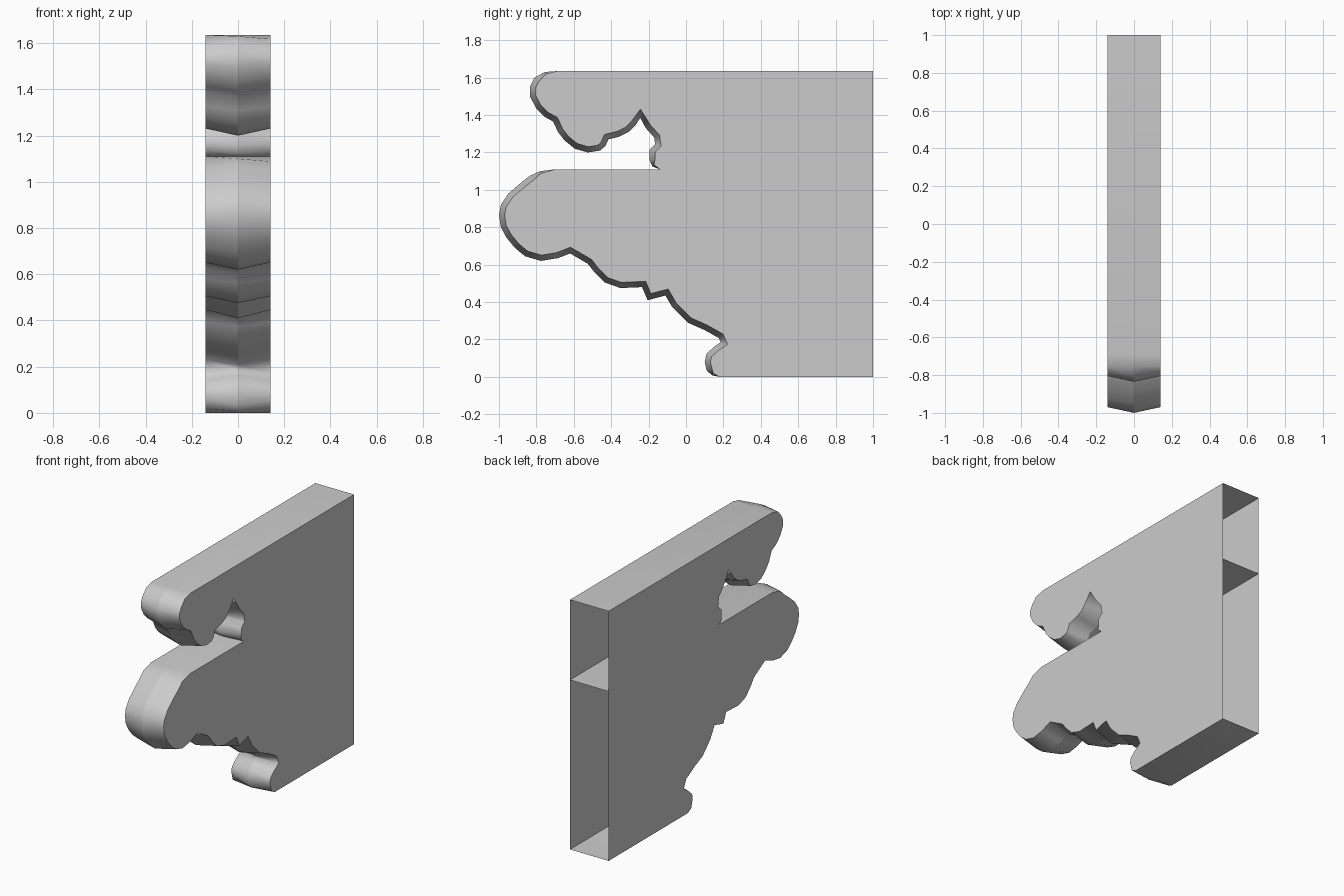
import bpy, bmesh
from mathutils import Vector

if "Cube" in bpy.data.objects:
    bpy.data.objects.remove(bpy.data.objects["Cube"], do_unlink=True)

HALF_WIDTH = 0.14
RIDGE = 0.03      # how far the centre ridge stands proud of the sides
SHELF = 1.11

stone = bpy.data.materials.new("plain grey")
stone.use_nodes = True
stone.diffuse_color = (0.6, 0.6, 0.6, 1)
stone.node_tree.nodes["Principled BSDF"].inputs["Base Color"].default_value = (0.6, 0.6, 0.6, 1)


def inset(path, weights):
    """Move each profile point into the material by its weight."""
    result = []
    for i, p in enumerate(path):
        before = (p - path[max(i - 1, 0)]).normalized()
        after = (path[min(i + 1, len(path) - 1)] - p).normalized()
        normals = [Vector((-d.y, d.x)) for d in (before, after)]
        middle = (normals[0] + normals[1]).normalized()
        miter = max(middle.dot(normals[1]), 0.65)
        result.append(p + middle * (RIDGE * weights[i] / miter))
    return result


def bracket(name, points, flat_end, corner=None):
    """Hollow, open-backed shell with a ridged, curved front."""
    ridge = [Vector(p) for p in points]
    count = len(ridge)
    weights = [1.0] * count
    weights[:3] = [0, 0, 0.4]
    for i in range(flat_end):
        weights[-1 - i] = 0
    weights[-1 - flat_end] = 0.4
    side = inset(ridge, weights)

    bm = bmesh.new()
    columns = [[bm.verts.new((x, p.x, p.y)) for p in outline]
               for x, outline in ((-HALF_WIDTH, side), (0, ridge), (HALF_WIDTH, side))]
    # Curved front band, including the level top and bottom
    for a, b in zip(columns, columns[1:]):
        for i in range(count - 1):
            bm.faces.new((a[i], a[i + 1], b[i + 1], b[i])).smooth = True
    # Flat cheeks
    for column, x in ((columns[0], -HALF_WIDTH), (columns[2], HALF_WIDTH)):
        loop = list(column)
        if corner:
            loop.append(bm.verts.new((x, *corner)))
        bm.faces.new(loop if x > 0 else loop[::-1])
    # Crisp centre ridge and corners, soft curves elsewhere
    for edge in bm.edges:
        on_ridge = all(abs(v.co.x) < 0.001 for v in edge.verts)
        edge.smooth = not on_ridge and edge.calc_face_angle(0) < 0.65
    mesh = bpy.data.meshes.new(name)
    bm.to_mesh(mesh)
    bm.free()
    mesh.materials.append(stone)
    obj = bpy.data.objects.new(name, mesh)
    bpy.context.collection.objects.link(obj)
    return obj


# Upper scroll, ending in the notch above the shelf
bracket("upper_bracket", [
    (1, 1.635), (-.69, 1.635), (-.755, 1.63), (-.81, 1.6), (-.835, 1.55),
    (-.835, 1.5), (-.8, 1.435), (-.755, 1.39), (-.71, 1.365), (-.685, 1.31),
    (-.65, 1.265), (-.595, 1.22), (-.525, 1.2), (-.46, 1.21), (-.43, 1.235),
    (-.415, 1.27), (-.355, 1.285), (-.305, 1.31), (-.27, 1.345), (-.245, 1.385),
    (-.215, 1.33), (-.17, 1.28), (-.165, 1.245), (-.195, 1.215), (-.195, 1.16),
    (-.18, 1.125), (-.14, SHELF)], 1, (1, SHELF))

# Lower scroll, from the shelf down to the small foot
bracket("lower_bracket", [
    (1, SHELF), (-.7, SHELF), (-.78, 1.1), (-.835, 1.075), (-.88, 1.04),
    (-.95, .98), (-.99, .92), (-1, .865), (-.99, .8), (-.96, .745),
    (-.915, .69), (-.86, .645), (-.775, .62), (-.685, .635), (-.62, .66),
    (-.525, .605), (-.49, .56), (-.435, .505), (-.35, .475), (-.235, .48),
    (-.205, .41), (-.11, .435), (-.075, .375), (.01, .29), (.1, .25),
    (.175, .208), (.185, .185), (.155, .165), (.11, .125), (.1, .08),
    (.11, .035), (.14, .008), (.18, 0), (1, 0)], 2)
